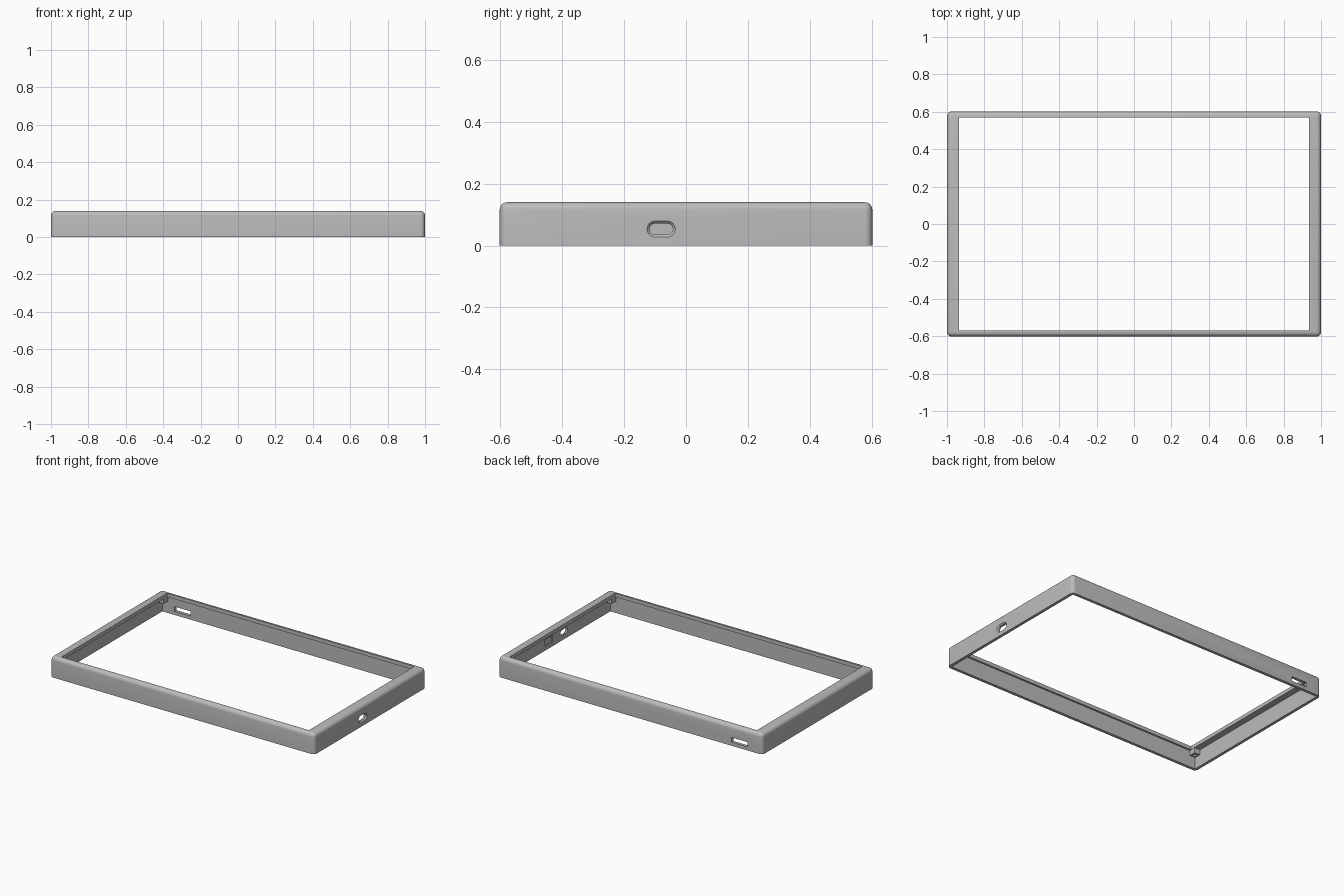
import bpy, bmesh, math
from mathutils import Vector

if "Cube" in bpy.data.objects:
    bpy.data.objects.remove(bpy.data.objects["Cube"])

HX, HY, H = 1.0, 0.602, 0.14      # outer half sizes and height
WALL, LIP = 0.02, 0.025           # side wall and top lip thickness

grey = bpy.data.materials.new("matte grey")
grey.diffuse_color = (0.5, 0.5, 0.5, 1)
grey.use_nodes = True
grey.node_tree.nodes["Principled BSDF"].inputs["Base Color"].default_value = grey.diffuse_color


def finish(name, bm):
    bmesh.ops.recalc_face_normals(bm, faces=bm.faces)
    me = bpy.data.meshes.new(name)
    bm.to_mesh(me)
    bm.free()
    me.materials.append(grey)
    ob = bpy.data.objects.new(name, me)
    bpy.context.collection.objects.link(ob)
    return ob


def box(name, lo, hi, round_r=0):
    bm = bmesh.new()
    bmesh.ops.create_cube(bm, size=1)
    lo, hi = Vector(lo), Vector(hi)
    for v in bm.verts:
        v.co = Vector([(a + b) / 2 + c * (b - a) for a, b, c in zip(lo, hi, v.co)])
    if round_r:   # round every edge except the bottom ones
        edges = [e for e in bm.edges if max(v.co.z for v in e.verts) > lo.z + 1e-4]
        bmesh.ops.bevel(bm, geom=edges, offset=round_r, segments=5,
                        profile=0.5, affect='EDGES')
    return finish(name, bm)


def loft(name, rings):
    bm = bmesh.new()
    loops = [[bm.verts.new(p) for p in r] for r in rings]
    n = len(loops[0])
    for a, b in zip(loops, loops[1:]):
        for i in range(n):
            bm.faces.new((a[i], a[(i + 1) % n], b[(i + 1) % n], b[i]))
    bm.faces.new(loops[0])
    bm.faces.new(loops[-1])
    return finish(name, bm)


def slot_ring(x, cy, cz, hy, hz, n=8):
    pts = []
    for side, start in ((1, -math.pi / 2), (-1, math.pi / 2)):
        for i in range(n + 1):
            a = start + math.pi * i / n
            pts.append((x, cy + side * (hy - hz) + hz * math.cos(a), cz + hz * math.sin(a)))
    return pts


def cut(ob, cutter):
    m = ob.modifiers.new("cut", 'BOOLEAN')
    m.operation, m.solver, m.object = 'DIFFERENCE', 'EXACT', cutter
    bpy.context.view_layer.update()
    deps = bpy.context.evaluated_depsgraph_get()
    me = bpy.data.meshes.new_from_object(ob.evaluated_get(deps))
    ob.modifiers.clear()
    ob.data = me
    bpy.data.objects.remove(cutter)


def smooth(ob):
    bpy.ops.object.select_all(action='DESELECT')
    ob.select_set(True)
    bpy.context.view_layer.objects.active = ob
    bpy.ops.object.shade_smooth_by_angle(angle=math.radians(30))


# Shell with rounded top and corners, hollow underneath, open window on top
frame = box("bezel_frame", (-HX, -HY, 0), (HX, HY, H), 0.025)
cut(frame, box("cavity", (-HX + WALL, -HY + WALL, -0.1), (HX - WALL, HY - WALL, H - LIP)))
cut(frame, box("window", (-0.936, -0.57, -0.1), (0.936, 0.57, 0.3)))

# Chamfered oval port through the right wall
cut(frame, loft("port", [slot_ring(0.95, -0.08, 0.053, 0.038, 0.018),
                         slot_ring(0.992, -0.08, 0.053, 0.038, 0.018),
                         slot_ring(1.008, -0.08, 0.053, 0.054, 0.034)]))
# Shallow pocket inside the right wall
cut(frame, box("pocket", (0.97, 0.045, 0.03), (0.987, 0.125, 0.075)))
# Rectangular card slot through the back wall
cut(frame, box("card_slot", (-0.886, 0.55, 0.025), (-0.766, 0.65, 0.057)))
smooth(frame)

# Screw blocks under the lip in the four corners
for sx, lr in ((-1, "left"), (1, "right")):
    for sy, fb in ((-1, "front"), (1, "back")):
        xs = sorted((sx * 0.938, sx * 0.982))
        ys = sorted((sy * 0.535, sy * 0.584))
        post = box(f"screw_block_{fb}_{lr}", (xs[0], ys[0], 0.08), (xs[1], ys[1], H - LIP + 0.002))
        c = (sx * 0.96, sy * 0.559)
        ring = [[(c[0] + 0.011 * math.cos(i * math.pi / 8), c[1] + 0.011 * math.sin(i * math.pi / 8), z)
                 for i in range(16)] for z in (0.06, 0.11)]
        cut(post, loft("screw_hole", ring))
        smooth(post)
